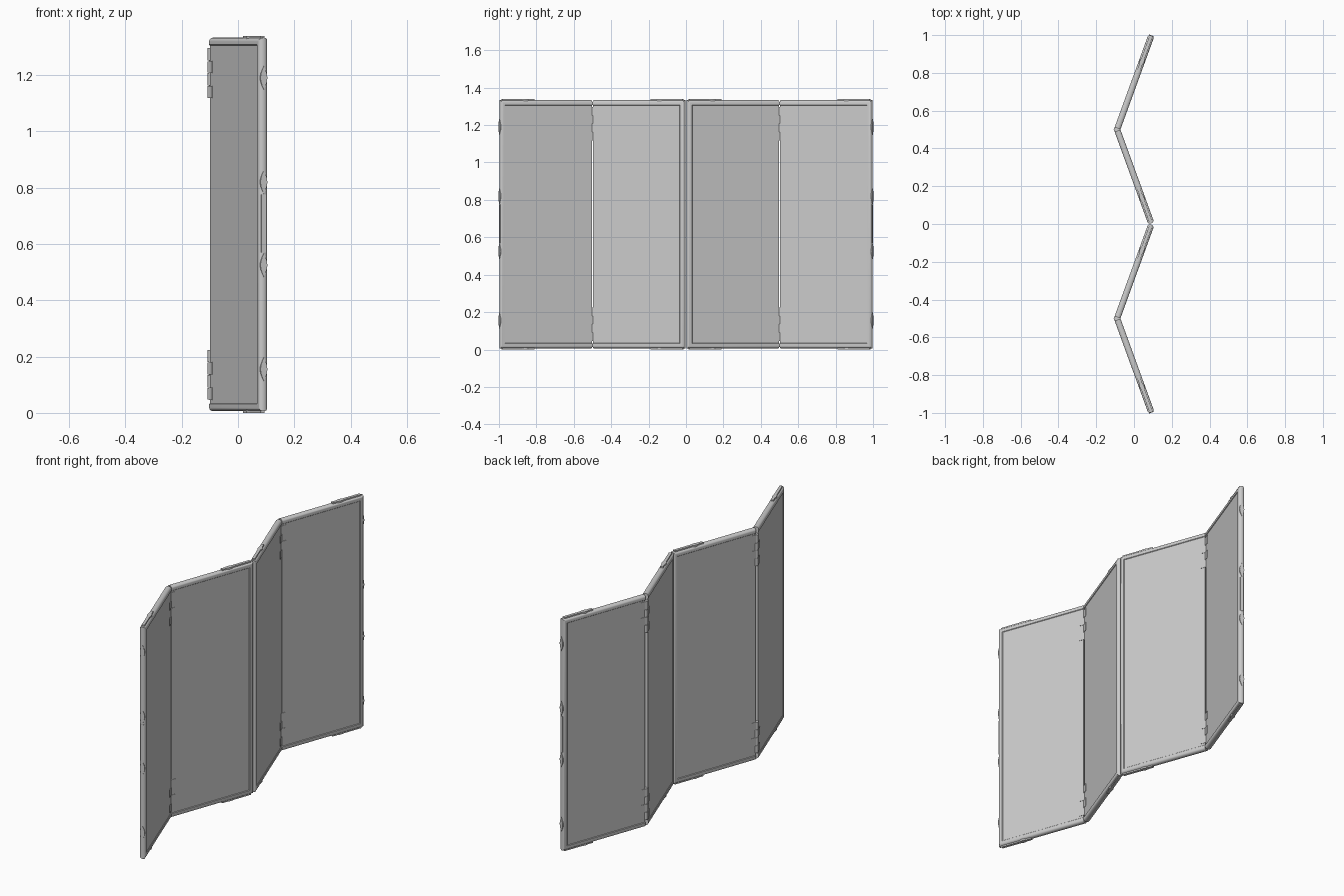
import bpy, bmesh, math

if "Cube" in bpy.data.objects:
    bpy.data.objects.remove(bpy.data.objects["Cube"])

ANG = math.radians(20)
S, C = math.sin(ANG), math.cos(ANG)
L = 0.522            # panel width
T = 0.0165           # frame half thickness
Z0, Z1 = 0.006, 1.333


def placer(side, inner):
    """Map panel coordinates (u from hinge, t thickness, z) to the world."""
    def place(p):
        u, t, z = p
        x = -0.087 + u * S + t * C
        y = 0.0065 + u * C - t * S
        y = 0.5 + (-y if inner else y)
        return (x, side * y, z)
    return place


def loft(name, rings, place):
    """Skin closed rings of points and cap both ends."""
    bm = bmesh.new()
    vs = [[bm.verts.new(place(p)) for p in r] for r in rings]
    n = len(rings[0])
    for a, b in zip(vs, vs[1:]):
        for i in range(n):
            j = (i + 1) % n
            bm.faces.new((a[i], a[j], b[j], b[i]))
    bm.faces.new(vs[0])
    bm.faces.new(vs[-1])
    bmesh.ops.recalc_face_normals(bm, faces=bm.faces)
    me = bpy.data.meshes.new(name)
    bm.to_mesh(me)
    bm.free()
    me.shade_smooth()
    me.set_sharp_from_angle(angle=math.radians(30))
    ob = bpy.data.objects.new(name, me)
    bpy.context.collection.objects.link(ob)
    return ob


def box(name, u, t, z, place):
    ring = lambda h: [(u[0], t[0], h), (u[1], t[0], h), (u[1], t[1], h), (u[0], t[1], h)]
    return loft(name, [ring(z[0]), ring(z[1])], place)


def lens(half_len, half_wid, n=6):
    """Pointed oval outline."""
    top = [(half_len * (2 * i / n - 1), half_wid * math.sin(math.pi * i / n)) for i in range(n)]
    return top + [(-a, -b) for a, b in top]


# frame cross-section: (depth inward from the edge, thickness offset)
arc = [(0.013 * (1 - math.cos(a)), T * math.sin(a))
       for a in [math.radians(-90 + 180 * i / 12) for i in range(13)]]
PROFILE = [(0.029, -0.012), (0.025, -T)] + arc + [(0.025, T), (0.029, 0.012)]

UPPER = [(1.25, 1.297), (1.162, 1.208), (0.18, 0.224), (0.09, 0.136)]
LOWER = [(1.208, 1.25), (1.118, 1.162), (0.136, 0.18), (0.046, 0.09)]

for side in (1, -1):
    for inner in (False, True):
        pl = placer(side, inner)
        tag = ("back" if side > 0 else "front") + ("_inner" if inner else "_outer")

        # recessed board
        box(tag + "_board", (0.001, L - 0.02), (-0.0135, 0.0135), (Z0 + 0.015, Z1 - 0.015), pl)

        # rounded three-sided frame, open at the hinge edge
        path = [lambda d: (0, Z0 + d), lambda d: (L - d, Z0 + d),
                lambda d: (L - d, Z1 - d), lambda d: (0, Z1 - d)]
        rings = [[(f(d)[0], t, f(d)[1]) for d, t in PROFILE] for f in path]
        loft(tag + "_frame", rings, pl)

        # top and bottom edge strips with pointed oval studs
        for name, za, zb in (("top", Z1 - 0.006, Z1 + 0.006), ("bottom", Z0 + 0.006, Z0 - 0.006)):
            box(f"{tag}_{name}_strip", (L - 0.195, L - 0.014), (-0.008, 0.008), (za, zb), pl)
            loft(f"{tag}_{name}_stud",
                 [[(L - 0.145 + a, b, h) for a, b in lens(0.038, 0.012)] for h in (za, zb)], pl)

        # studs and grip bar on the free edge
        if not inner:
            for zc in (1.19, 0.82, 0.525, 0.155):
                loft(tag + "_edge_stud",
                     [[(h, b, zc + a) for a, b in lens(0.042, 0.013)] for h in (L - 0.01, L + 0.002)], pl)
            box(tag + "_grip_bar", (L - 0.01, L + 0.001), (-0.009, 0.009), (0.57, 0.775), pl)

        # hinge leaves, interleaved between neighbouring panels
        for z in (UPPER if (side > 0) != inner else LOWER):
            box(tag + "_hinge_leaf", (-0.006, 0.027), (-0.0155, 0.0155), z, pl)

    # hinge barrels
    for z in UPPER + LOWER:
        ring = lambda h: [(-0.091 + 0.0165 * math.cos(math.tau * i / 16),
                           side * 0.5 + 0.0165 * math.sin(math.tau * i / 16), h) for i in range(16)]
        loft("hinge_barrel", [ring(z[0] + 0.001), ring(z[1] - 0.001)], lambda p: p)
